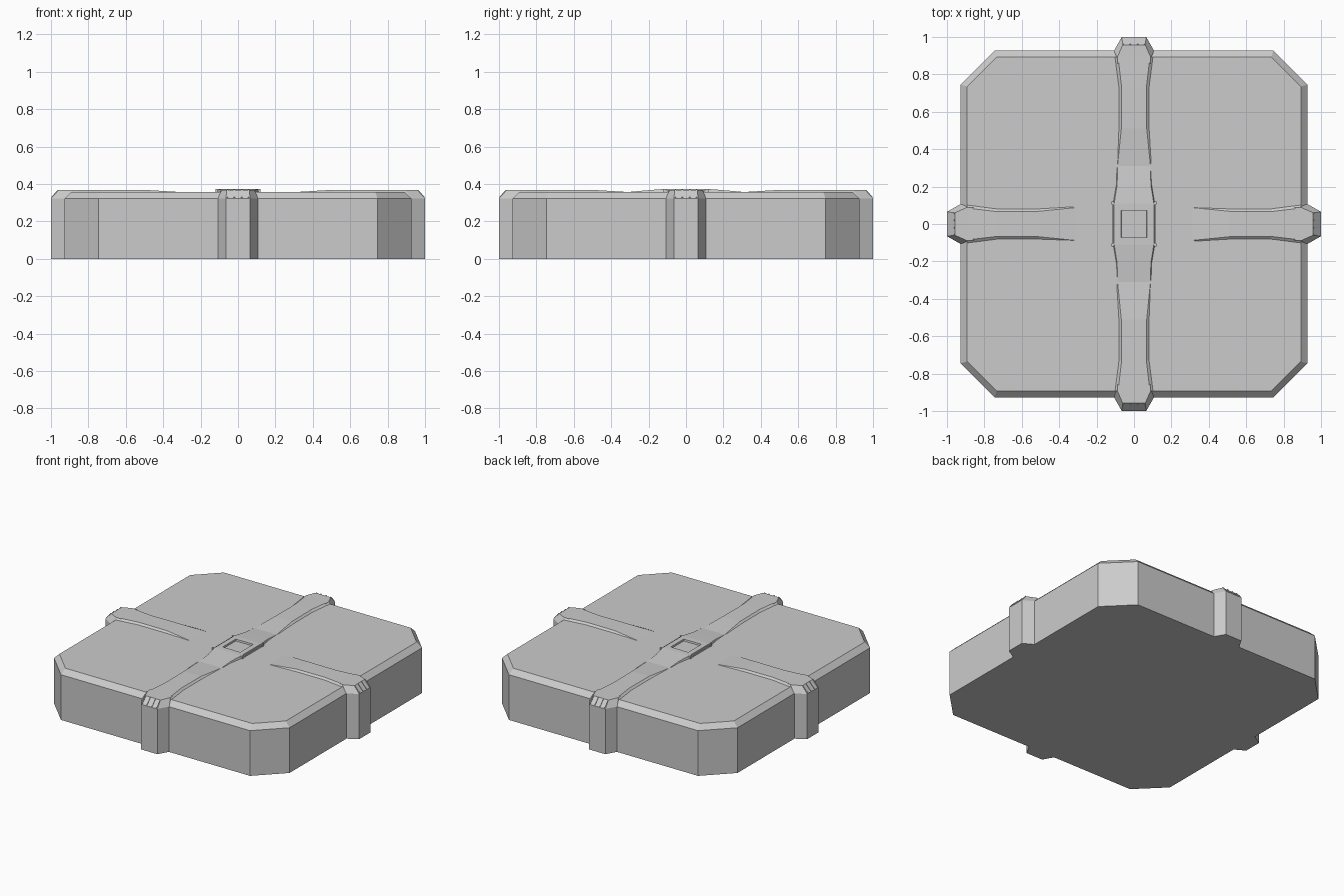
import bpy, bmesh
from math import pi
from mathutils import Matrix, Vector

if "Cube" in bpy.data.objects:
    bpy.data.objects.remove(bpy.data.objects["Cube"])


def loft(name, rings, angle=0, recess=None):
    """Skin a stack of matching rings, cap the ends, turn about z."""
    bm = bmesh.new()
    loops = [[bm.verts.new(p) for p in r] for r in rings]
    n = len(loops[0])
    for a, b in zip(loops, loops[1:]):
        for i in range(n):
            j = (i + 1) % n
            bm.faces.new((a[i], a[j], b[j], b[i]))
    bm.faces.new(loops[0])
    bm.faces.new(loops[-1])
    bmesh.ops.recalc_face_normals(bm, faces=bm.faces)
    if recess:
        top = max(bm.faces, key=lambda f: f.calc_center_median().z)
        bmesh.ops.inset_region(bm, faces=[top], thickness=recess[0])
        bmesh.ops.inset_region(bm, faces=[top], thickness=0.003, depth=-recess[1])
    bmesh.ops.rotate(bm, verts=bm.verts, cent=(0, 0, 0), matrix=Matrix.Rotation(angle, 3, 'Z'))
    me = bpy.data.meshes.new(name)
    bm.to_mesh(me)
    bm.free()
    ob = bpy.data.objects.new(name, me)
    bpy.context.collection.objects.link(ob)
    return ob


def box(name, centre, size, angle=0):
    c, s = Vector(centre), Vector(size) / 2
    corners = ((-1, -1), (1, -1), (1, 1), (-1, 1))
    return loft(name, [[c + Vector((x * s.x, y * s.y, z * s.z)) for x, y in corners]
                       for z in (-1, 1)], angle)


def octagon(h, c, z):
    return [(h, -c, z), (h, c, z), (c, h, z), (-c, h, z),
            (-h, c, z), (-h, -c, z), (-c, -h, z), (c, -h, z)]


def section(y, base, top, z, floor=0.34):
    """Trapezoid section across a ridge running along y."""
    return [(-base, y, floor), (base, y, floor), (base, y, 0.355),
            (top, y, z), (-top, y, z), (-base, y, 0.355)]


def post_ring(inner, half, shoulder, front, tip, z):
    return [(-half, inner, z), (half, inner, z), (half, shoulder, z),
            (tip, front, z), (-tip, front, z), (-half, shoulder, z)]


# Chamfered slab with bevelled top edge
loft("slab", [octagon(0.928, 0.745, 0), octagon(0.928, 0.745, 0.322), octagon(0.892, 0.735, 0.357)])

for k in range(4):
    a = k * pi / 2
    # Side post at the middle of each edge
    loft("edge_post", [post_ring(0.85, 0.108, 0.925, 1.0, 0.065, 0),
                       post_ring(0.85, 0.108, 0.925, 1.0, 0.065, 0.322),
                       post_ring(0.86, 0.088, 0.895, 0.958, 0.06, 0.368)], a)
    # Low ridge running from the post towards the middle
    loft("ridge", [section(0.31, 0.095, 0.088, 0.357),
                   section(0.51, 0.083, 0.068, 0.369),
                   section(0.73, 0.083, 0.066, 0.369),
                   section(0.89, 0.104, 0.085, 0.368)], a)
    # Small ribs on the sloping post cap
    for x in (-0.057, -0.02, 0.02, 0.057):
        prof = ((0.958, 0.36), (0.996, 0.322), (0.998, 0.330), (0.962, 0.371))
        loft("cap_rib", [[(x + d, y, z) for y, z in prof] for d in (-0.003, 0.003)], a)

# Raised centre plate with square recess
loft("centre_plate", [section(-0.31, 0.092, 0.088, 0.357),
                      section(-0.21, 0.095, 0.090, 0.366),
                      section(-0.11, 0.112, 0.106, 0.374),
                      section(0.11, 0.112, 0.106, 0.374),
                      section(0.21, 0.095, 0.090, 0.366),
                      section(0.31, 0.092, 0.088, 0.357)], 0, (0.052, 0.012))

# Side rails and corner studs of the centre plate
for sx in (-1, 1):
    box("centre_rail", (sx * 0.113, 0, 0.36), (0.006, 0.21, 0.018))
    for sy in (-1, 1):
        box("corner_stud", (sx * 0.113, sy * 0.112, 0.363), (0.014, 0.014, 0.022))
